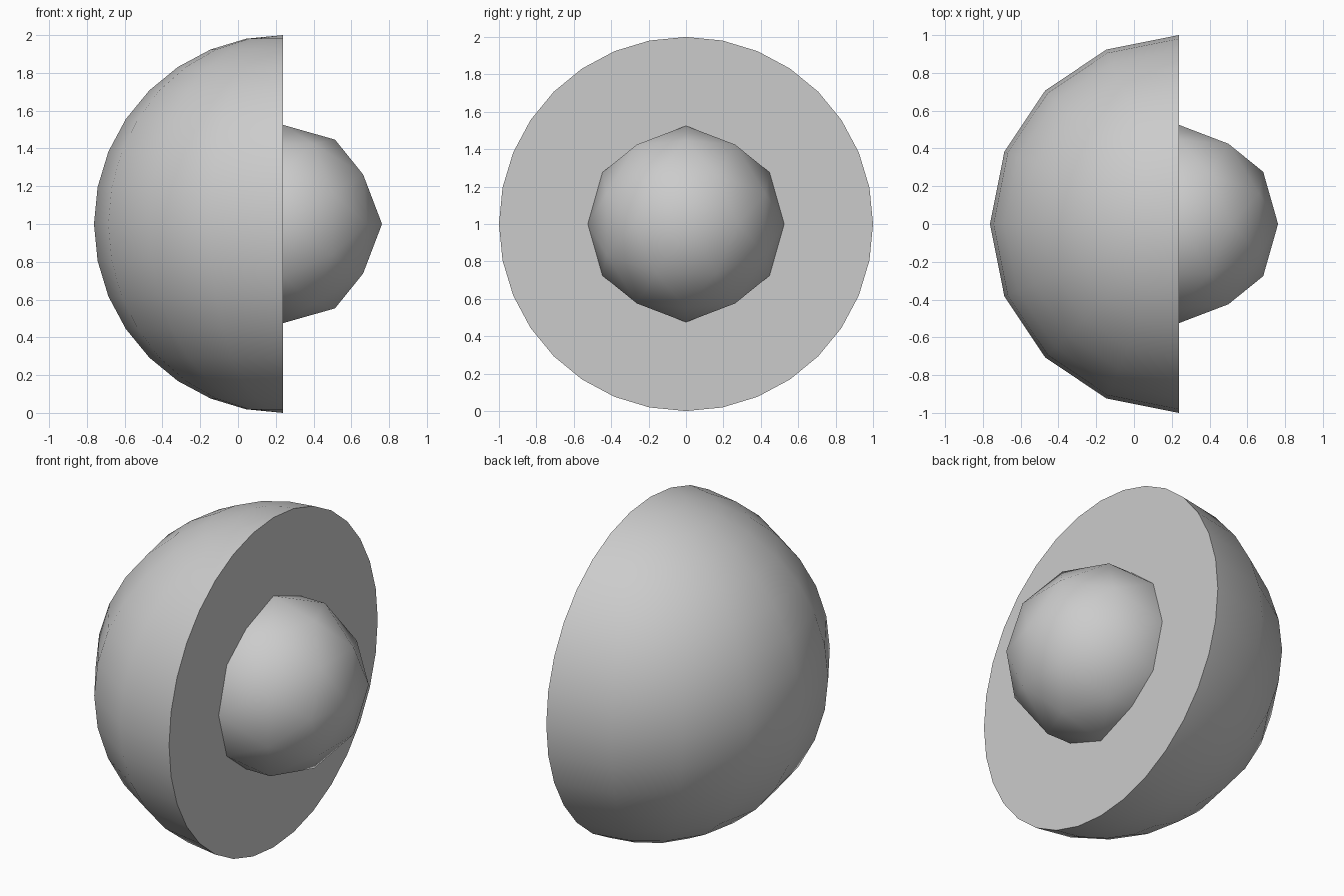
import bpy, bmesh, math
from mathutils import Vector

if "Cube" in bpy.data.objects:
    bpy.data.objects.remove(bpy.data.objects["Cube"])

CENTRE = (0.2375, 0, 1)
BIG_R, SMALL_R = 1.0, 0.525


def finish(bm, name):
    bmesh.ops.recalc_face_normals(bm, faces=bm.faces)
    mesh = bpy.data.meshes.new(name)
    bm.to_mesh(mesh)
    bm.free()
    ob = bpy.data.objects.new(name, mesh)
    ob.location = CENTRE
    bpy.context.collection.objects.link(ob)
    bpy.ops.object.select_all(action='DESELECT')
    ob.select_set(True)
    bpy.context.view_layer.objects.active = ob
    bpy.ops.object.shade_smooth_by_angle(angle=math.radians(40))
    return ob


# Large half sphere, cut flat on the +x side and capped
bm = bmesh.new()
bmesh.ops.create_uvsphere(bm, u_segments=16, v_segments=16, radius=BIG_R)
bmesh.ops.bisect_plane(bm, geom=bm.verts[:] + bm.edges[:] + bm.faces[:], dist=1e-4,
                       plane_co=(0, 0, 0), plane_no=(1, 0, 0), clear_outer=True)
rim = [e for e in bm.edges if e.is_boundary]
bmesh.ops.contextual_create(bm, geom=rim)
finish(bm, "outer_half_sphere")

# Small core: axis-aligned icosahedron, subdivided once and rounded
bm = bmesh.new()
phi = (1 + math.sqrt(5)) / 2
for a in (-1, 1):
    for b in (-phi, phi):
        for co in ((0, b, a), (a, 0, b), (b, a, 0)):
            bm.verts.new(co)
bmesh.ops.convex_hull(bm, input=bm.verts[:])
bmesh.ops.subdivide_edges(bm, edges=bm.edges[:], cuts=1, use_grid_fill=True)
for v in bm.verts:
    v.co = v.co.normalized() * SMALL_R
finish(bm, "inner_core")
